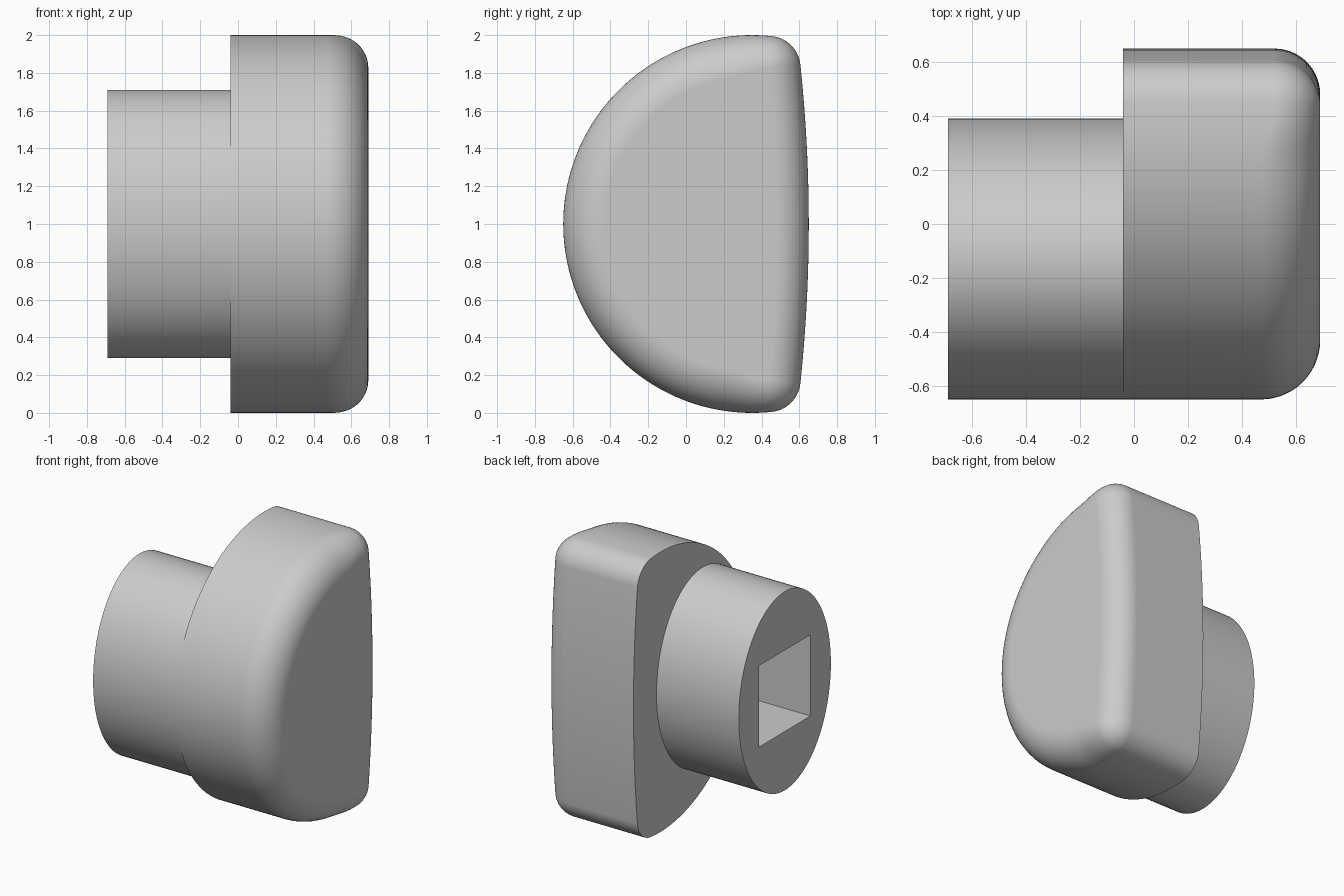
import bpy, bmesh, math

if "Cube" in bpy.data.objects:
    bpy.data.objects.remove(bpy.data.objects["Cube"])

grey = bpy.data.materials.new("plain grey")
grey.diffuse_color = (0.6, 0.6, 0.6, 1)
grey.use_nodes = True
grey.node_tree.nodes["Principled BSDF"].inputs["Base Color"].default_value = grey.diffuse_color


def finish(name, bm):
    """Turn a bmesh into a smooth, sharp-edged object."""
    bmesh.ops.remove_doubles(bm, verts=bm.verts, dist=0.0005)
    bmesh.ops.recalc_face_normals(bm, faces=bm.faces)
    mesh = bpy.data.meshes.new(name)
    bm.to_mesh(mesh)
    bm.free()
    mesh.materials.append(grey)
    obj = bpy.data.objects.new(name, mesh)
    bpy.context.collection.objects.link(obj)
    bpy.ops.object.select_all(action='DESELECT')
    bpy.context.view_layer.objects.active = obj
    obj.select_set(True)
    bpy.ops.object.shade_smooth_by_angle(angle=math.radians(35))
    mod = obj.modifiers.new("even shading", 'WEIGHTED_NORMAL')
    mod.keep_sharp = True
    return obj


def arc(cy, cz, r, a0, a1, n):
    """Arc in the y-z plane as (y, z, normal angle)."""
    angles = [a0 + (a1 - a0) * i / n for i in range(n + 1)]
    return [(cy + r * math.cos(a), cz + r * math.sin(a), a) for a in angles]


# Head: round front, slightly bulged back, two rounded corners
X0, X1 = -0.04, 0.69
R_FRONT, R_BACK, R_CORNER = 1.0, 8.0, 0.17
CY, BY = 0.35, 0.65 - R_BACK
d, ri, rb = CY - BY, R_FRONT - R_CORNER, R_BACK - R_CORNER
along = (d * d + rb * rb - ri * ri) / (2 * d)
ky, kz = BY + along, math.sqrt(rb * rb - along * along)
a_back = math.atan2(kz, ky - BY)
a_front = math.atan2(kz, ky - CY)
outline = (arc(BY, 1, R_BACK, -a_back, a_back, 24)[:-1]
           + arc(ky, 1 + kz, R_CORNER, a_back, a_front, 16)[:-1]
           + arc(CY, 1, R_FRONT, a_front, 2 * math.pi - a_front, 96)[:-1]
           + arc(ky, 1 - kz, R_CORNER, -a_front, -a_back, 16)[:-1])


def edge_radius(a):
    """Outer rounding, wider on the front than on the back."""
    t = min(1, max(0, (math.cos(a) + 0.15) / 0.25))
    return 0.22 - 0.05 * t * t * (3 - 2 * t)


bm = bmesh.new()
rings = [[bm.verts.new((X0, y, z)) for y, z, a in outline]]
STEPS = 14
for s in range(STEPS + 1):
    t = math.pi / 2 * s / STEPS
    ring = []
    for y, z, a in outline:
        r = edge_radius(a)
        inset = r * (1 - math.cos(t))
        ring.append(bm.verts.new((X1 - r * (1 - math.sin(t)),
                                  y - inset * math.cos(a),
                                  z - inset * math.sin(a))))
    rings.append(ring)
count = len(outline)
for low, high in zip(rings, rings[1:]):
    for i in range(count):
        j = (i + 1) % count
        bm.faces.new((low[i], low[j], high[j], high[i]))
bm.faces.new(rings[0])
bm.faces.new(rings[-1])
finish("head", bm)

# Shaft: oval tube with a square socket
SX, SY = -0.69, -0.13
HALF = 0.29
bm = bmesh.new()
oval = [(SY + 0.52 * math.cos(2 * math.pi * i / 96),
         1 + 0.71 * math.sin(2 * math.pi * i / 96)) for i in range(96)]
square = [(SY + HALF * u, 1 + HALF * v) for u, v in ((-1, -1), (1, -1), (1, 1), (-1, 1))]
for loop in (oval, square):
    vs = [bm.verts.new((SX, y, z)) for y, z in loop]
    for i, v in enumerate(vs):
        bm.edges.new((v, vs[(i + 1) % len(vs)]))
bmesh.ops.triangle_fill(bm, edges=bm.edges[:], use_beauty=True)
grown = bmesh.ops.extrude_face_region(bm, geom=bm.faces[:], use_keep_orig=True)
bmesh.ops.translate(bm, vec=(X0 - SX, 0, 0),
                    verts=[g for g in grown["geom"] if isinstance(g, bmesh.types.BMVert)])
finish("shaft", bm)
